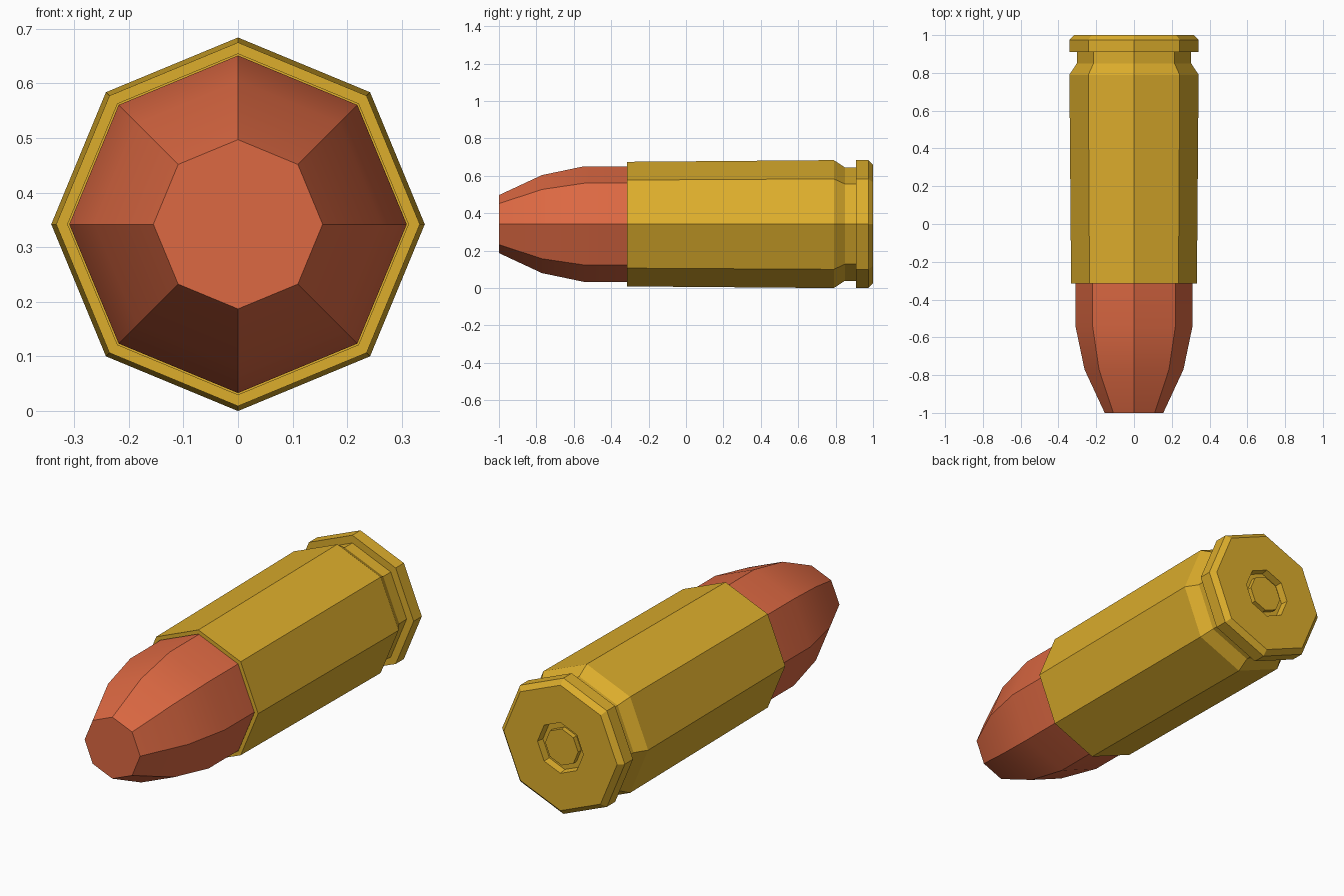
import bpy, bmesh, math

if "Cube" in bpy.data.objects:
    bpy.data.objects.remove(bpy.data.objects["Cube"])

SIDES = 8
AXIS_Z = 0.342


def material(name, color):
    m = bpy.data.materials.new(name)
    m.diffuse_color = color
    m.use_nodes = True
    m.node_tree.nodes["Principled BSDF"].inputs["Base Color"].default_value = m.diffuse_color
    return m


def lathe(name, profile, mat):
    """Spin (radius, y) points around the y axis into a capped octagonal solid."""
    bm = bmesh.new()
    rings = []
    for r, y in profile:
        ring = []
        for i in range(SIDES):
            a = 2 * math.pi * i / SIDES
            ring.append(bm.verts.new((r * math.sin(a), y, AXIS_Z + r * math.cos(a))))
        rings.append(ring)
    for a, b in zip(rings, rings[1:]):
        for i in range(SIDES):
            j = (i + 1) % SIDES
            bm.faces.new((a[i], a[j], b[j], b[i]))
    bm.faces.new(rings[0])
    bm.faces.new(rings[-1])
    bmesh.ops.recalc_face_normals(bm, faces=bm.faces)
    mesh = bpy.data.meshes.new(name)
    bm.to_mesh(mesh)
    bm.free()
    mesh.materials.append(mat)
    obj = bpy.data.objects.new(name, mesh)
    bpy.context.collection.objects.link(obj)
    bpy.ops.object.select_all(action='DESELECT')
    obj.select_set(True)
    bpy.context.view_layer.objects.active = obj
    bpy.ops.object.shade_smooth_by_angle(angle=math.radians(30))
    return obj


brass = material("brass", (0.72, 0.42, 0.025, 1))
copper = material("copper", (0.72, 0.14, 0.055, 1))

# Cartridge case: mouth lip, body, extractor groove, rim and primer recess
lathe("case", [
    (0.312, -0.26), (0.312, -0.315), (0.333, -0.315),
    (0.342, 0.79), (0.303, 0.85), (0.303, 0.91),
    (0.342, 0.91), (0.342, 0.975), (0.316, 1.0),
    (0.128, 1.0), (0.122, 0.965),
], brass)

# Primer seated in the recess
lathe("primer", [(0.092, 0.955), (0.092, 0.99)], brass)

# Bullet with tapered, flat nose
lathe("bullet", [
    (0.155, -1.0), (0.262, -0.77), (0.309, -0.545), (0.309, -0.27),
], copper)
